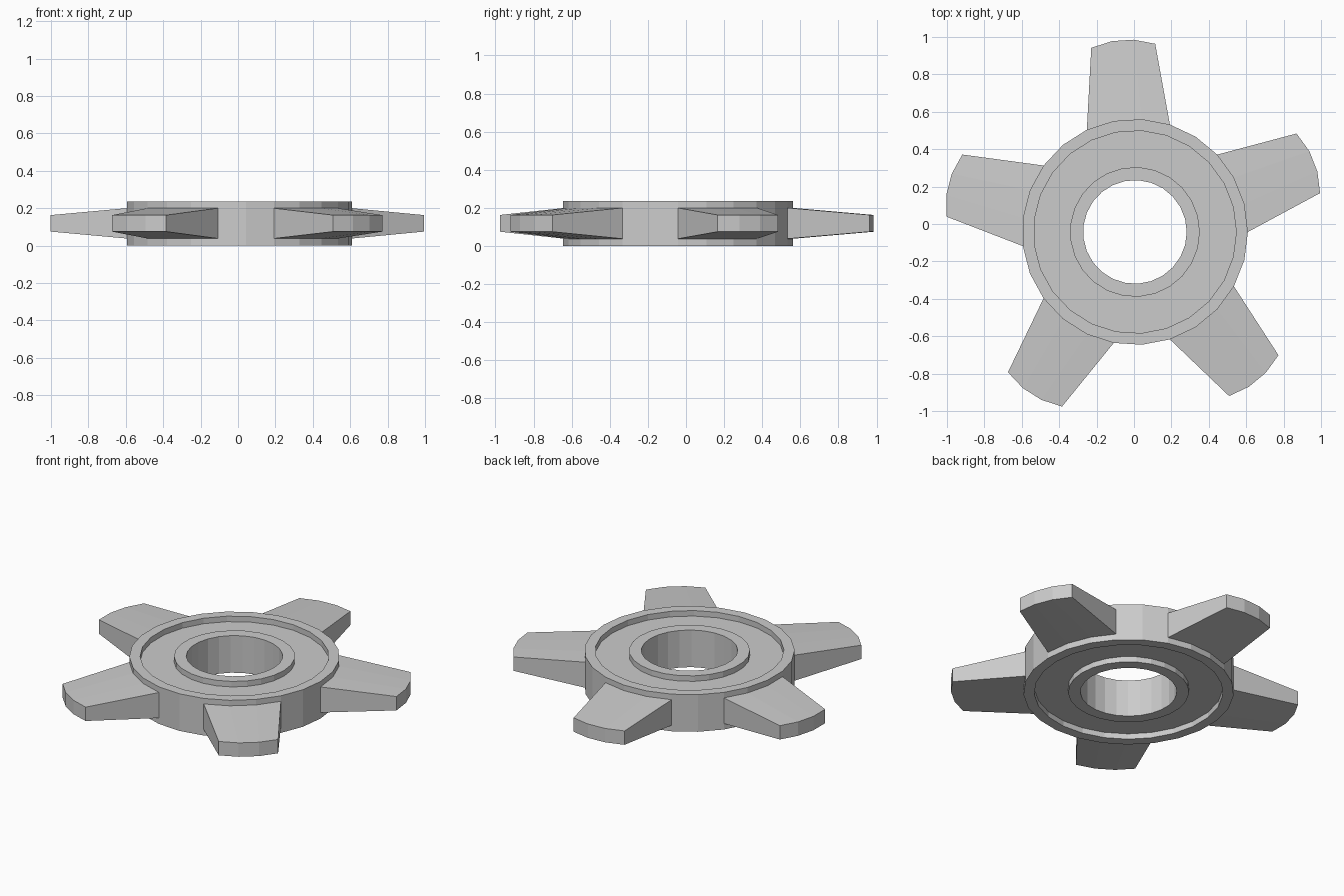
import bpy, bmesh
from math import sin, cos, tau
from mathutils import Vector

if "Cube" in bpy.data.objects:
    bpy.data.objects.remove(bpy.data.objects["Cube"])

SEG = 25                     # hub sides: 5 repeats of 3 tooth sides + 2 gap sides
H, DEPTH = 0.235, 0.035      # hub height, groove depth
CENTRE = Vector((0.005, -0.0425, 0))
R_BORE, R_BOSS, R_GROOVE, R_HUB = 0.277, 0.347, 0.542, 0.604
ROOT_Z = (0.038, 0.2)        # tooth height at the hub
TIP_Z = (0.075, 0.163)       # tooth height at the tip
TIP_REACH, TIP_SCALE = 0.997, 0.77

bm = bmesh.new()

# Hub: closed ring profile (radius, z) spun around the axis
profile = [
    (R_HUB, 0), (R_HUB, ROOT_Z[0]), (R_HUB, ROOT_Z[1]), (R_HUB, H),
    (R_GROOVE, H), (R_GROOVE, H - DEPTH), (R_BOSS, H - DEPTH), (R_BOSS, H),
    (R_BORE, H), (R_BORE, 0),
    (R_BOSS, 0), (R_BOSS, DEPTH), (R_GROOVE, DEPTH), (R_GROOVE, 0),
]
rings = []
for i in range(SEG):
    a = tau * i / SEG
    rings.append([bm.verts.new(CENTRE + Vector((r * cos(a), r * sin(a), z)))
                  for r, z in profile])

n = len(profile)
for i in range(SEG):
    p, q = rings[i], rings[(i + 1) % SEG]
    for j in range(n):
        if j == 1 and i % 5 < 3:
            continue         # opening where a tooth is attached
        k = (j + 1) % n
        bm.faces.new((p[j], q[j], q[k], p[k]))

# Teeth: each grows from three hub sides and tapers to a scaled copy of its root
for t in range(5):
    mid = tau * (5 * t + 1.5) / SEG
    out = Vector((cos(mid), sin(mid), 0))
    side = Vector((-sin(mid), cos(mid), 0))
    root = [rings[(5 * t + s) % SEG] for s in range(4)]
    base = (root[0][1].co - CENTRE).dot(out)
    tip = []
    for col in root:
        d = col[1].co - CENTRE
        reach = TIP_REACH + TIP_SCALE * (d.dot(out) - base)
        xy = CENTRE + out * reach + side * (d.dot(side) * TIP_SCALE)
        tip.append([bm.verts.new((xy.x, xy.y, z)) for z in TIP_Z])
    for s in range(3):
        r0, r1, t0, t1 = root[s], root[s + 1], tip[s], tip[s + 1]
        bm.faces.new((t0[0], t1[0], t1[1], t0[1]))
        bm.faces.new((r0[2], t0[1], t1[1], r1[2]))
        bm.faces.new((r0[1], r1[1], t1[0], t0[0]))
    for s in (0, 3):
        bm.faces.new((root[s][1], tip[s][0], tip[s][1], root[s][2]))

bmesh.ops.recalc_face_normals(bm, faces=bm.faces)
mesh = bpy.data.meshes.new("toothed_wheel")
bm.to_mesh(mesh)
bm.free()
wheel = bpy.data.objects.new("toothed_wheel", mesh)
bpy.context.collection.objects.link(wheel)
